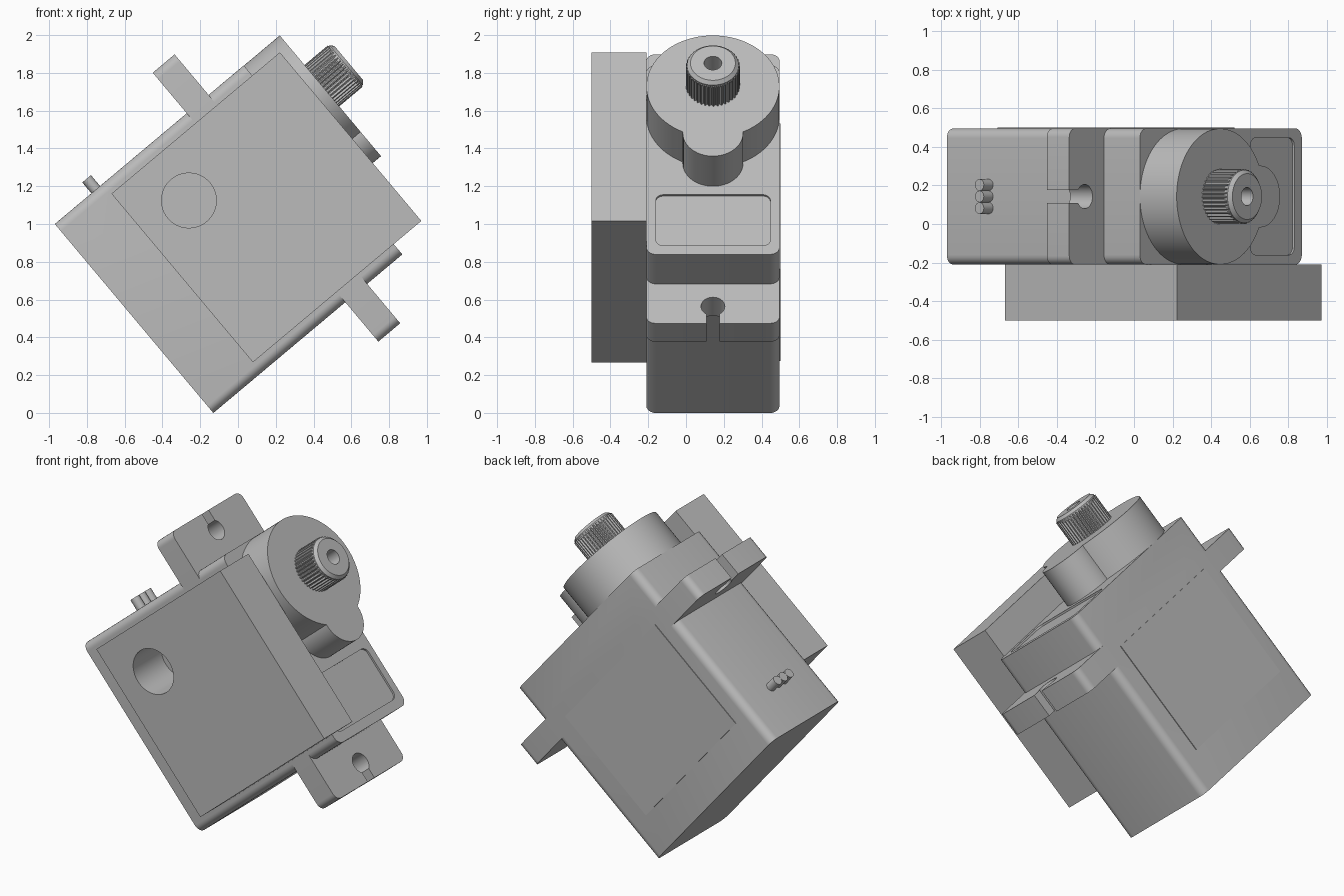
import bpy, bmesh
from math import sin, cos, pi, radians
from mathutils import Matrix, Vector

cube = bpy.data.objects.get("Cube")
if cube:
    bpy.data.objects.remove(cube, do_unlink=True)

# One grey plastic for every part
grey = bpy.data.materials.new("grey plastic")
grey.use_nodes = True
COLOR = (0.5, 0.5, 0.5, 1)
grey.diffuse_color = COLOR
grey.node_tree.nodes["Principled BSDF"].inputs["Base Color"].default_value = COLOR

# Local frame: x along the case, y across it, z along the shaft; then tilted
TILT = Matrix.Translation((-0.97, 0, 1.0)) @ Matrix.Rotation(radians(50), 4, 'Y')
LEN, MID, Y0, Y1 = 1.306, 0.1425, -0.21, 0.495


def prism(name, profile, z0, z1, chamfer=0.0):
    """Extrude a closed xy profile from z0 to z1, optionally bevelling the top rim."""
    bm = bmesh.new()
    base = bm.faces.new([bm.verts.new((x, y, z0)) for x, y in profile])
    new = bmesh.ops.extrude_face_region(bm, geom=[base])["geom"]
    bmesh.ops.translate(bm, vec=(0, 0, z1 - z0),
                        verts=[g for g in new if isinstance(g, bmesh.types.BMVert)])
    bmesh.ops.recalc_face_normals(bm, faces=bm.faces)
    if chamfer:
        top = [f for f in bm.faces if f.normal.z > 0.9]
        bmesh.ops.inset_region(bm, faces=top, thickness=chamfer, depth=0)
        bmesh.ops.translate(bm, vec=(0, 0, chamfer), verts=list(top[0].verts))
    mesh = bpy.data.meshes.new(name)
    bm.to_mesh(mesh)
    bm.free()
    mesh.materials.append(grey)
    ob = bpy.data.objects.new(name, mesh)
    bpy.context.collection.objects.link(ob)
    ob.matrix_world = TILT
    return ob


def circle(x, y, r, n=64):
    return [(x + r * cos(2 * pi * i / n), y + r * sin(2 * pi * i / n)) for i in range(n)]


def rounded(x0, x1, y0, y1, r=0.0, n=6):
    if not r:
        return [(x0, y0), (x1, y0), (x1, y1), (x0, y1)]
    pts = []
    corners = [(x1 - r, y1 - r), (x0 + r, y1 - r), (x0 + r, y0 + r), (x1 - r, y0 + r)]
    for k, (cx, cy) in enumerate(corners):
        for i in range(n + 1):
            a = (k + i / n) * pi / 2
            pts.append((cx + r * cos(a), cy + r * sin(a)))
    return pts


def combine(ob, other, op):
    """Boolean with a helper, which is removed after applying."""
    mod = ob.modifiers.new(op.lower(), 'BOOLEAN')
    mod.operation, mod.solver, mod.object = op, 'EXACT', other
    bpy.context.view_layer.update()
    deps = bpy.context.evaluated_depsgraph_get()
    mesh = bpy.data.meshes.new_from_object(ob.evaluated_get(deps))
    ob.modifiers.clear()
    ob.data = mesh
    bpy.data.objects.remove(other, do_unlink=True)


# Mounting flange with slotted screw holes at both ends
flange = prism("mounting_flange", rounded(-0.28, 1.578, Y0, Y1, 0.045), 0.912, 1.063)
for side in (-1, 1):
    hole_x = LEN / 2 + side * 0.808
    end_x = LEN / 2 + side * 1.0
    combine(flange, prism("cut", circle(hole_x, MID, 0.063, 32), 0.8, 1.2), 'DIFFERENCE')
    slot = rounded(min(hole_x, end_x), max(hole_x, end_x), MID - 0.034, MID + 0.034)
    combine(flange, prism("cut", slot, 0.8, 1.2), 'DIFFERENCE')

# Case with a shallow recess in its top
case = prism("case", rounded(0, LEN, Y0, Y1, 0.05), 0, 1.306)
combine(case, prism("cut", rounded(0.893, 1.245, -0.16, 0.447, 0.04), 1.294, 1.4), 'DIFFERENCE')
combine(case, flange, 'UNION')

# Gear housing: large disc merged with a small round lobe
housing = prism("gear_housing", circle(0.353, MID, 0.352, 96), 1.29, 1.554)
combine(housing, prism("lobe", circle(0.675, MID, 0.16, 48), 1.29, 1.554), 'UNION')

# Splined output shaft with a central screw hole
TEETH = 40
spline = []
for i in range(TEETH * 4):
    r = 0.143 if i % 4 < 2 else 0.133
    a = 2 * pi * i / (TEETH * 4)
    spline.append((0.348 + r * cos(a), MID + r * sin(a)))
shaft = prism("output_shaft", spline, 1.54, 1.715)
collar = prism("shaft_tip", circle(0.348, MID, 0.137, 80), 1.70, 1.722, chamfer=0.018)
combine(shaft, collar, 'UNION')
combine(shaft, prism("cut", circle(0.348, MID, 0.047, 32), 1.58, 1.9), 'DIFFERENCE')

# Three lead wires leaving the end of the case
for i, name in enumerate(("wire_front", "wire_middle", "wire_back")):
    wire = prism(name, circle(0, 0, 0.03, 24), -0.075, 0.05)
    wire.data.transform(Matrix.Translation((0, MID + (i - 1) * 0.06, 0.283))
                        @ Matrix.Rotation(radians(90), 4, 'Y'))

# Thin label on the back of the case
prism("back_label", rounded(0.135, 1.14, Y1 - 0.01, 0.5), 0.23, 0.99)

# Square mounting block on the front, with a round bore
block = prism("front_block", rounded(0.07, 1.235, -0.5, Y0), 0.333, 1.497)
bore = prism("cut", circle(0, 0, 0.145), -0.6, -0.2115)
bore.data.transform(Matrix.Translation((0.361, 0, 0.624)) @ Matrix.Rotation(radians(-90), 4, 'X'))
combine(block, bore, 'DIFFERENCE')

# Smooth curved walls, keep edges sharp
for ob in bpy.context.collection.objects:
    if ob.type == 'MESH' and ob.data.materials and ob.data.materials[0] == grey:
        bpy.ops.object.select_all(action='DESELECT')
        ob.select_set(True)
        bpy.context.view_layer.objects.active = ob
        bpy.ops.object.shade_smooth_by_angle(angle=radians(25))
